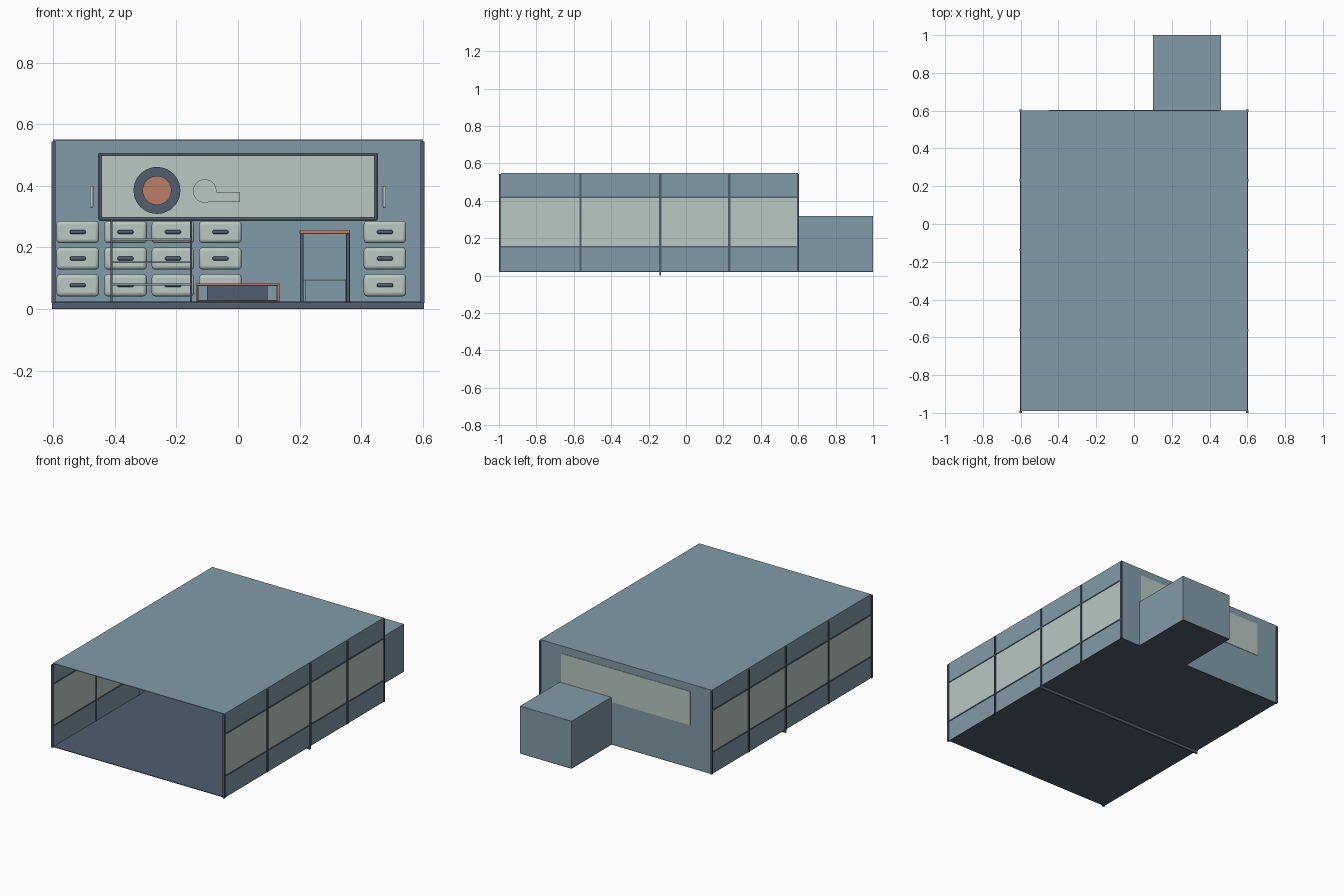
import bpy, math

cube = bpy.data.objects.get("Cube")
if cube:
    bpy.data.objects.remove(cube, do_unlink=True)


def material(name, rgb):
    m = bpy.data.materials.new(name)
    m.use_nodes = True
    m.diffuse_color = (*rgb, 1)
    m.node_tree.nodes["Principled BSDF"].inputs["Base Color"].default_value = (*rgb, 1)
    return m


BLUE = material("grey blue", (0.223, 0.33, 0.40))
PALE = material("pale green", (0.48, 0.58, 0.545))
NAVY = material("slate navy", (0.080, 0.112, 0.160))
COPPER = material("copper orange", (0.49, 0.205, 0.136))


def box(name, x, y, z, mat, bevel=0):
    """Box from (low, high) pairs along each axis."""
    lo, hi = zip(x, y, z)
    verts = [(a, b, c) for a in x for b in y for c in z]
    faces = [(0, 1, 3, 2), (4, 6, 7, 5), (0, 4, 5, 1), (2, 3, 7, 6), (0, 2, 6, 4), (1, 5, 7, 3)]
    me = bpy.data.meshes.new(name)
    me.from_pydata(verts, [], faces)
    me.materials.append(mat)
    ob = bpy.data.objects.new(name, me)
    bpy.context.collection.objects.link(ob)
    if bevel:
        mod = ob.modifiers.new("rounded", 'BEVEL')
        mod.width = bevel
        mod.segments = 3
        for p in me.polygons:
            p.use_smooth = True
        bpy.context.view_layer.objects.active = ob
        ob.select_set(True)
        bpy.ops.object.shade_smooth_by_angle()
        ob.select_set(False)
    return ob


def disc(name, x, z, y, radius, depth, mat):
    """Round plate facing the front."""
    bpy.ops.mesh.primitive_cylinder_add(vertices=40, radius=radius, depth=depth,
                                        location=(x, y, z), rotation=(math.pi / 2, 0, 0))
    ob = bpy.context.object
    ob.name = name
    ob.data.materials.append(mat)
    bpy.ops.object.shade_smooth_by_angle()
    ob.select_set(False)


def frame(name, x, y, z, t, mat, bevel=0):
    """Rectangular ring facing the front."""
    box(name + "_left", (x[1] - t, x[1]), y, z, mat, bevel)
    box(name + "_right", (x[0], x[0] + t), y, z, mat, bevel)
    box(name + "_bottom", x, y, (z[0], z[0] + t), mat, bevel)
    box(name + "_top", x, y, (z[1] - t, z[1]), mat, bevel)


W, FRONT, BACK, FLOOR, TOP = 0.60, -0.99, 0.60, 0.02, 0.55
T = 0.004

# Room shell, open at the front
box("floor", (-W, W), (FRONT, BACK), (FLOOR, FLOOR + T), NAVY)
box("ceiling", (-W, W), (FRONT, BACK), (TOP - T, TOP), BLUE)
box("back_wall", (-W, W), (BACK - T, BACK), (FLOOR + T, TOP - T), BLUE)
box("floor_beam", (-0.604, 0.604), (-0.143, -0.133), (0, FLOOR), NAVY, 0.003)

# Side walls: three height bands, posts and rails
bands = (("lower_panel", FLOOR + T, 0.155, BLUE), ("window_band", 0.155, 0.42, PALE),
         ("upper_panel", 0.42, TOP - T, BLUE))
for side, s in (("left", 1), ("right", -1)):
    def span(a, b):
        return tuple(sorted((s * a, s * b)))
    for name, z0, z1, mat in bands:
        box(f"{side}_{name}", span(W - T, W), (FRONT, BACK - T), (z0, z1), mat)
    for z in (0.155, 0.42):
        box(f"{side}_rail", span(W - 0.007, W + 0.003), (FRONT, BACK), (z - T, z + T), NAVY)
    for y in (-0.994, -0.564, -0.138, 0.231, 0.599):
        box(f"{side}_post", span(W - 0.007, W + 0.005), (y - 0.006, y + 0.006),
            (FLOOR, 0.543), NAVY)

# Rear annex
AX, AY, AZ = (0.10, 0.46), (BACK, 1.0), (FLOOR, 0.32)
box("annex_body", AX, AY, (FLOOR + T, AZ[1]), BLUE)
box("annex_floor", AX, AY, (FLOOR, FLOOR + T), NAVY)

# Long rear window and its inner frame
box("rear_window", (-0.45, 0.45), (0.592, 0.603), (0.29, 0.503), PALE)
frame("rear_window_frame", (-0.452, 0.452), (0.575, 0.597), (0.288, 0.507), 0.009, NAVY, 0.003)

# Drawers in columns and rows, each with a pull
for x in (-0.52, -0.365, -0.211, -0.057, 0.477):
    for z in (0.077, 0.164, 0.250):
        box("drawer", (x - 0.069, x + 0.069), (0.55, 0.597), (z - 0.036, z + 0.036), PALE, 0.012)
        box("drawer_pull", (x - 0.026, x + 0.026), (0.535, 0.551), (z - 0.006, z + 0.006),
            NAVY, 0.005)

# Wall strips beside the window
for x in (-0.475, 0.475):
    box("wall_strip", (x - 0.006, x + 0.006), (0.575, 0.597), (0.33, 0.40), PALE, 0.002)

# Open shelf rack
for x in (-0.41, -0.152):
    for y in (0.40, 0.50):
        box("rack_post", (x - 0.003, x + 0.003), (y - 0.003, y + 0.003), (FLOOR, 0.29), NAVY)
for z in (0.080, 0.152, 0.226):
    box("rack_shelf", (-0.41, -0.152), (0.40, 0.50), (z - 0.003, z + 0.003), BLUE)

# Round dial and lever plate
disc("dial_ring", -0.263, 0.385, 0.575, 0.076, 0.03, NAVY)
disc("dial_face", -0.263, 0.385, 0.558, 0.047, 0.008, COPPER)
disc("lever_hub", -0.108, 0.383, 0.58, 0.038, 0.02, PALE)
box("lever_arm", (-0.09, 0.006), (0.57, 0.59), (0.348, 0.380), PALE)

# Doorway to the annex
for x in (0.207, 0.357):
    box("door_jamb", (x - 0.006, x + 0.006), (0.56, 0.597), (FLOOR, 0.245), NAVY, 0.002)
box("door_lintel", (0.2, 0.364), (0.55, 0.597), (0.243, 0.257), COPPER, 0.004)
box("door_step", (0.217, 0.349), (0.575, 0.597), (FLOOR, 0.092), BLUE)
box("door_bar", (0.213, 0.351), (0.57, 0.597), (0.092, 0.098), PALE)

# Low bench on the floor
frame("bench_frame", (-0.137, 0.135), (0.078, 0.092), (FLOOR, 0.083), 0.007, COPPER, 0.003)
box("bench_back", (-0.128, 0.127), (0.092, 0.097), (0.026, 0.078), BLUE)
box("bench_panel", (-0.10, 0.096), (0.084, 0.092), (0.026, 0.077), NAVY)
